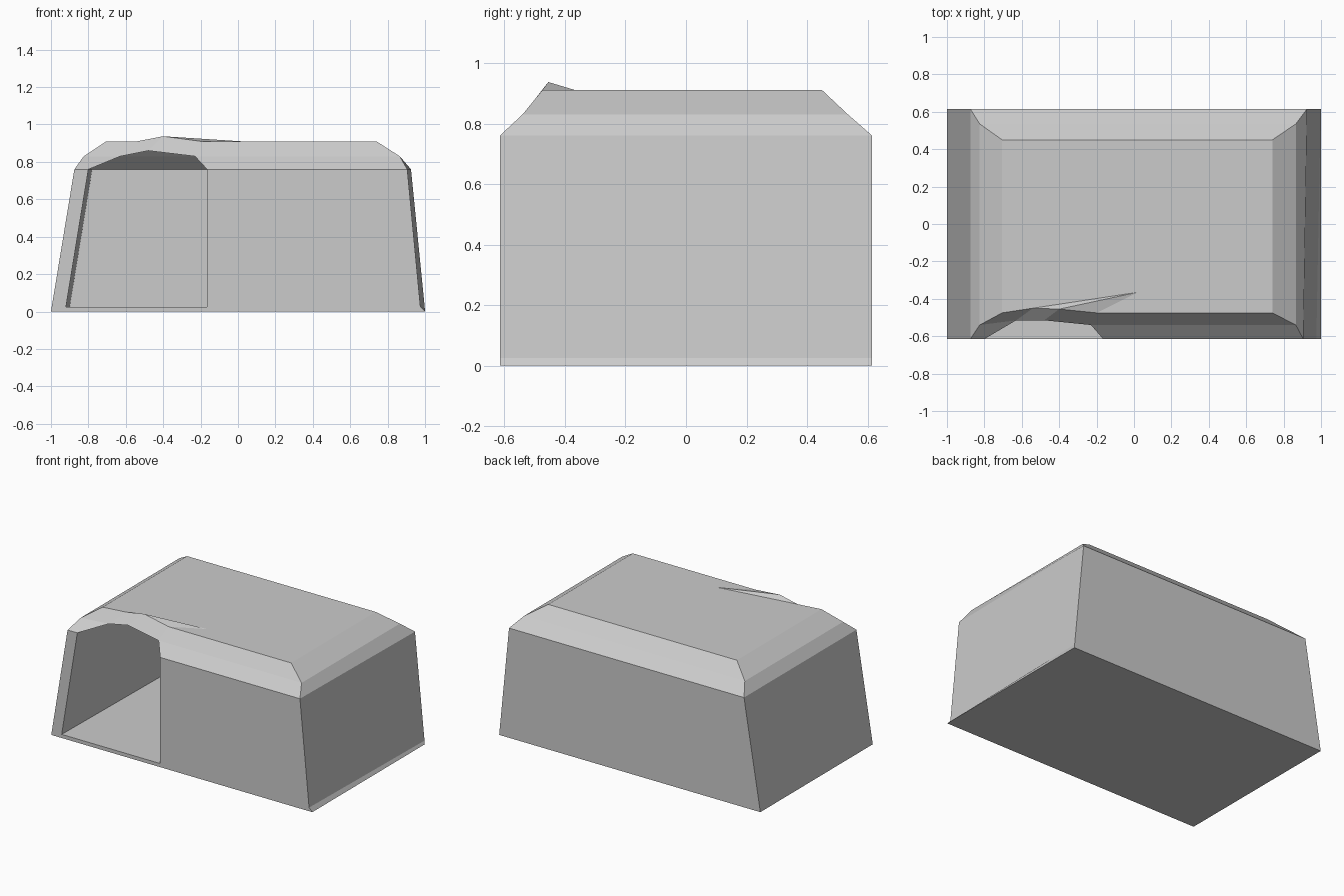
import bpy
import bmesh
from mathutils import Vector

cube = bpy.data.objects.get("Cube")
if cube:
    bpy.data.objects.remove(cube)

FRONT, BACK = -0.615, 0.615
EAVE, SHOULDER, RIDGE, FLOOR = 0.76, 0.83, 0.91, 0.025
CENTRE = Vector((0, 0, 0.45))

grey = bpy.data.materials.new("plain grey")
grey.use_nodes = True
colour = (0.6, 0.6, 0.6, 1)
grey.diffuse_color = colour
grey.node_tree.nodes["Principled BSDF"].inputs["Base Color"].default_value = colour


def build(name, panels, inward=False):
    """Make one flat-shaded object from panels, turned away from or to the centre."""
    bm = bmesh.new()
    for panel in panels:
        face = bm.faces.new([bm.verts.new(p) for p in panel])
        face.normal_update()
        outward = face.normal.dot(face.calc_center_median() - CENTRE) > 0
        if outward == inward:
            face.normal_flip()
    bmesh.ops.remove_doubles(bm, verts=bm.verts, dist=0.0005)
    mesh = bpy.data.meshes.new(name)
    bm.to_mesh(mesh)
    bm.free()
    mesh.materials.append(grey)
    obj = bpy.data.objects.new(name, mesh)
    bpy.context.collection.objects.link(obj)


def strips(lower, upper):
    """Quads joining two paths of equal length."""
    return [(lower[i], lower[i + 1], upper[i + 1], upper[i])
            for i in range(len(lower) - 1)]


# Corner points shared by walls and roof
base_fl, base_fr = (-1, FRONT, 0), (1, FRONT, 0)
base_bl, base_br = (-1, BACK, 0), (1, BACK, 0)
eave_fl, eave_fr = (-0.875, FRONT, EAVE), (0.905, FRONT, EAVE)
eave_bl, eave_br = (-0.875, BACK, EAVE), (0.925, BACK, EAVE)
lip_f, lip_b = (0.975, FRONT, FLOOR), (0.998, BACK, FLOOR)

# Doorway outline in the front
door_low_l, door_low_r = (-0.92, FRONT, FLOOR), (-0.165, FRONT, FLOOR)
door_top_l, door_top_r = (-0.80, FRONT, EAVE), (-0.165, FRONT, EAVE)
arch_l = (-0.63, -0.515, SHOULDER)
arch_top = (-0.48, -0.515, 0.86)
arch_r = (-0.23, -0.54, SHOULDER)

# Outer walls, base and right-hand lip
build("walls", [
    (base_fl, base_fr, base_br, base_bl),
    (base_fl, base_bl, eave_bl, eave_fl),
    (base_bl, base_br, lip_b, eave_br, eave_bl),
    (base_fr, base_br, lip_b, lip_f),
    (lip_f, lip_b, eave_br, eave_fr),
    (base_fl, base_fr, lip_f, door_low_r, door_low_l),
    (base_fl, door_low_l, door_top_l, eave_fl),
    (door_low_r, lip_f, eave_fr, door_top_r),
])

# Roof: chamfered in two steps on every side, arched over the doorway
mid_fl, mid_fr = (-0.825, -0.54, SHOULDER), (0.865, -0.54, SHOULDER)
mid_bl, mid_br = (-0.825, 0.535, SHOULDER), (0.865, 0.535, SHOULDER)
top_fl, top_fr = (-0.705, -0.475, RIDGE), (0.74, -0.475, RIDGE)
top_bl, top_br = (-0.705, 0.45, RIDGE), (0.74, 0.45, RIDGE)
bump_l, bump_r = (-0.54, -0.45, RIDGE), (-0.20, -0.475, RIDGE)
bump_peak, bump_tip = (-0.40, -0.455, 0.937), (0.02, -0.365, RIDGE)

eaves = [eave_fl, eave_bl, eave_br, eave_fr]
mids = [mid_fl, mid_bl, mid_br, mid_fr]
tops = [top_fl, top_bl, top_br, top_fr]
brow = strips([arch_l, arch_top, arch_r], [bump_l, bump_peak, bump_r])
build("roof", strips(eaves, mids) + strips(mids, tops) + brow + [
    (eave_fl, door_top_l, arch_l, mid_fl),
    (mid_fl, arch_l, bump_l, top_fl),
    (door_top_r, eave_fr, mid_fr, arch_r),
    (arch_r, mid_fr, top_fr, bump_r),
    (top_fl, bump_l, bump_tip, bump_r, top_fr, top_br, top_bl),
    (bump_l, bump_peak, bump_tip),
    (bump_peak, bump_r, bump_tip),
])

# Interior: floor, thick side wall and its top ledge
inner_low_b, inner_top_b = (-0.90, BACK, FLOOR), (-0.78, BACK, EAVE)
build("interior", [
    (door_low_l, lip_f, lip_b, inner_low_b),
    (door_low_l, inner_low_b, inner_top_b, door_top_l),
], inward=True)
build("wall_ledge", [(eave_fl, eave_bl, inner_top_b, door_top_l)])
